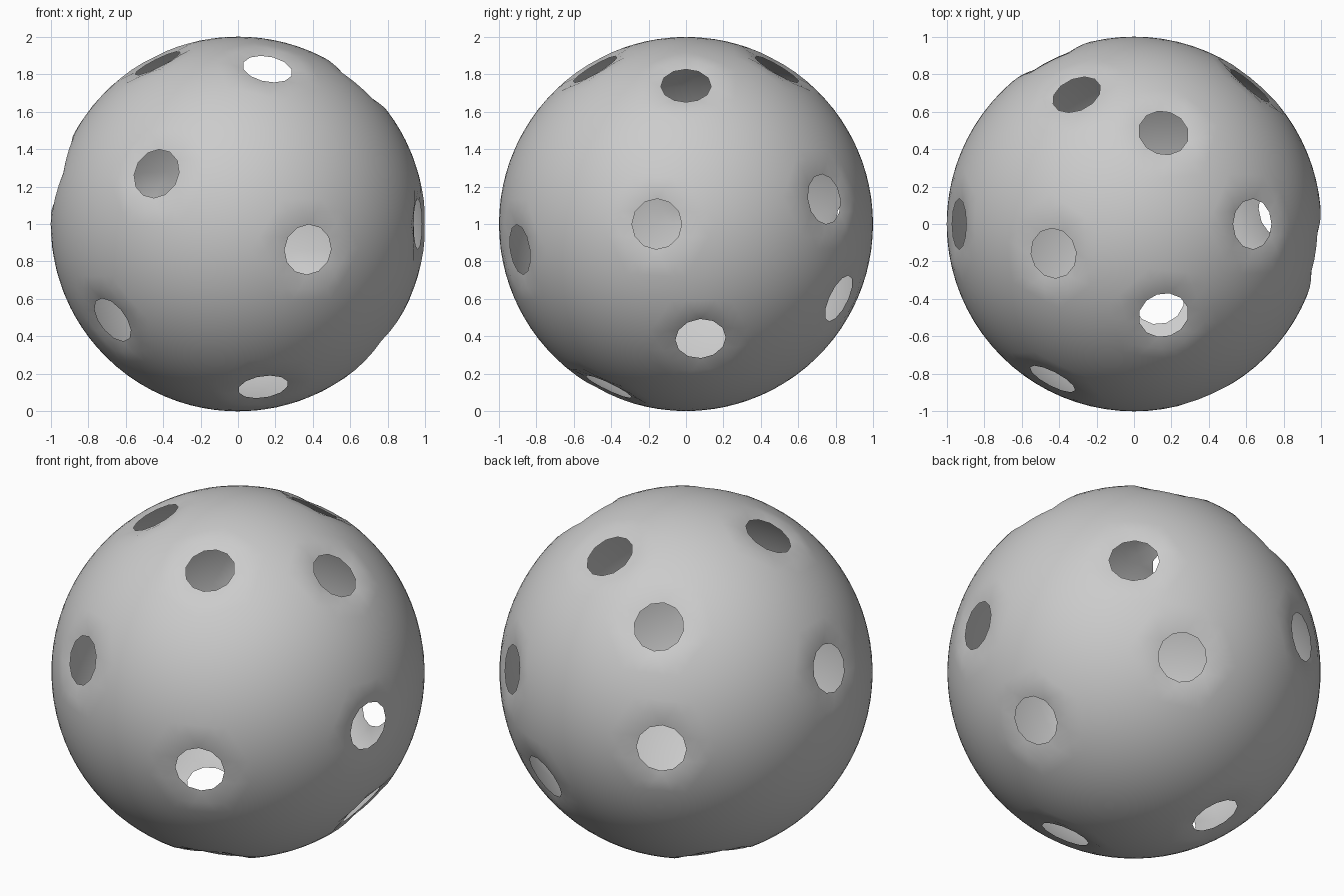
import bpy, bmesh
from mathutils import Vector

if "Cube" in bpy.data.objects:
    bpy.data.objects.remove(bpy.data.objects["Cube"])

RIM_R = 0.135     # hole radius
RIM_D = 0.972     # distance of the sunken hole plane from the ball centre

# approximate hole centres, relative to the ball centre
holes = [
    (-.43, -.83, .27), (.37, -.885, -.13), (-.67, -.486, -.51), (.14, -.42, -.86),
    (.16, -.48, .83), (.16, .48, .83), (-.43, -.15, .86), (.63, 0, .74),
    (.97, -.15, 0), (.62, .735, .14), (.35, .82, -.39), (.753, .08, -.61),
    (-.30, .69, .616), (-.93, .01, .28), (-.44, .865, 0), (-.306, .31, -.869),
]

# coarse grid of allowed hole centres
grid = bmesh.new()
bmesh.ops.create_icosphere(grid, subdivisions=4, radius=1)
centres = []
for h in holes:
    d = Vector(h).normalized()
    centres.append(min((v.co for v in grid.verts), key=lambda c: (c - d).length).normalized())

# hollow ball shell
bm = bmesh.new()
bmesh.ops.create_icosphere(bm, subdivisions=5, radius=1)

# open each hole: drop two rings of faces, round the edge and sink it a little
for n in centres:
    c = min(bm.verts, key=lambda v: (v.co - n).length)
    inner = {c} | {e.other_vert(c) for e in c.link_edges}
    rim = {e.other_vert(v) for v in inner for e in v.link_edges} - inner
    for v in rim:
        radial = (v.co - n * v.co.dot(n)).normalized()
        v.co = n * RIM_D + radial * RIM_R
    bmesh.ops.delete(bm, geom=list(inner), context='VERTS')

for f in bm.faces:
    f.smooth = True
mesh = bpy.data.meshes.new("ball_shell")
bm.to_mesh(mesh)
bm.free()
grid.free()
ball = bpy.data.objects.new("ball_shell", mesh)
ball.location = (0, 0, 1)
bpy.context.collection.objects.link(ball)
